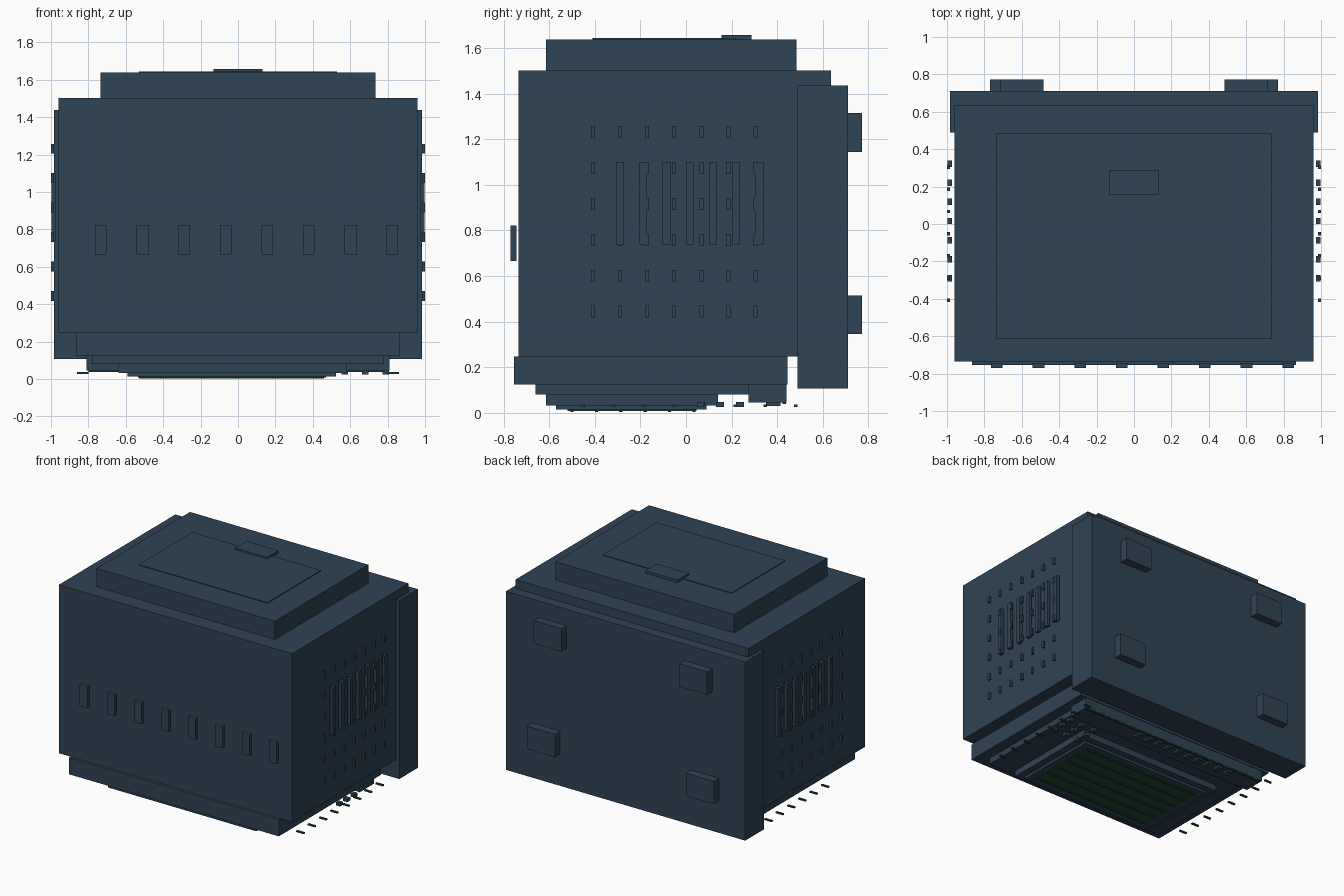
import bpy

cube = bpy.data.objects.get("Cube")
if cube:
    bpy.data.objects.remove(cube, do_unlink=True)


def material(name, rgb):
    m = bpy.data.materials.new(name)
    m.use_nodes = True
    m.diffuse_color = (*rgb, 1)
    bsdf = next(n for n in m.node_tree.nodes if n.type == 'BSDF_PRINCIPLED')
    bsdf.inputs["Base Color"].default_value = (*rgb, 1)
    return m


SLATE = material("slate", (0.028, 0.056, 0.09))
GREEN = material("dark_green", (0.014, 0.065, 0.036))


def box(name, x, y, z, mat=SLATE):
    """Box from its (low, high) ranges on each axis."""
    spans = (x, y, z)
    corners = [(a, b, c) for a in x for b in y for c in z]
    faces = [(0, 1, 3, 2), (4, 6, 7, 5), (0, 4, 5, 1),
             (2, 3, 7, 6), (0, 2, 6, 4), (1, 5, 7, 3)]
    mesh = bpy.data.meshes.new(name)
    centre = [sum(s) / 2 for s in spans]
    mesh.from_pydata([[p - c for p, c in zip(v, centre)] for v in corners], [], faces)
    mesh.materials.append(mat)
    obj = bpy.data.objects.new(name, mesh)
    obj.location = centre
    bpy.context.collection.objects.link(obj)
    return obj


def wide(half):
    return (-half, half)


def around(centre, size):
    return (centre - size / 2, centre + size / 2)


def pair(name, x, y, z, mat=SLATE):
    """The same box on the left and right sides."""
    box(name + "_left", x, y, z, mat)
    box(name + "_right", (-x[1], -x[0]), y, z, mat)


# Main housing, lid and back panel
box("body", wide(0.96), (-0.735, 0.635), (0.248, 1.502))
box("lid", wide(0.735), (-0.615, 0.485), (1.502, 1.638))
box("lid_panel", wide(0.53), (-0.41, 0.22), (1.638, 1.644))
box("lid_handle", wide(0.132), (0.155, 0.288), (1.638, 1.658))
box("back_panel", wide(0.985), (0.49, 0.71), (0.108, 1.437))
pair("upper_back_block", (0.485, 0.715), (0.71, 0.772), (1.145, 1.315))
pair("lower_back_block", (0.54, 0.77), (0.71, 0.772), (0.345, 0.515))

# Row of front keys
for i in range(8):
    box("front_key", around(-0.733 + 0.2224 * i, 0.062), (-0.77, -0.743), (0.666, 0.823))

# Side vents: tall bars under a grid of small studs
for i in range(7):
    pair("vent_bar", (0.972, 0.997), around(-0.29 + 0.102 * i, 0.034), (0.738, 1.1))
    for k in range(6):
        pair("vent_stud", (0.985, 1.0), around(-0.408 + 0.1187 * i, 0.018),
             around(0.444 + 0.1575 * k, 0.052))

# Stepped underside
box("base_skirt", wide(0.865), (-0.755, 0.445), (0.125, 0.248))
box("base_step", wide(0.78), (-0.66, 0.355), (0.08, 0.125))
box("tray_step", (-0.64, 0.58), (-0.615, 0.14), (0.033, 0.08))
box("tray_plate", (-0.59, 0.525), (-0.57, 0.09), (0.014, 0.033))
box("tray_inlay", (-0.535, 0.47), (-0.52, 0.045), (0.009, 0.014), GREEN)
for i in range(6):
    box("tray_stripe", (-0.53, 0.46), around(-0.5 + 0.107 * i, 0.014), (0.003, 0.009), GREEN)

# Rear rail underneath, with teeth and a light strip
box("rear_rail", wide(0.81), (0.275, 0.44), (0.045, 0.125))
for i in range(10):
    box("rail_tooth", around(-0.54 + 0.091 * i, 0.04), (0.35, 0.415), (0.03, 0.045))
box("rail_strip", wide(0.8), (0.424, 0.438), (0.038, 0.045), GREEN)

# Small key grid beside the tray
for x in (0.57, 0.68, 0.79):
    for y in (0.065, 0.15, 0.237):
        box("grid_key", around(x, 0.035), around(y, 0.035), (0.025, 0.048))

# Thin short pins along both lower sides
for i in range(8):
    pair("side_pin", (0.8, 0.86), around(-0.45 + 0.133 * i, 0.015), (0.026, 0.036), GREEN)
